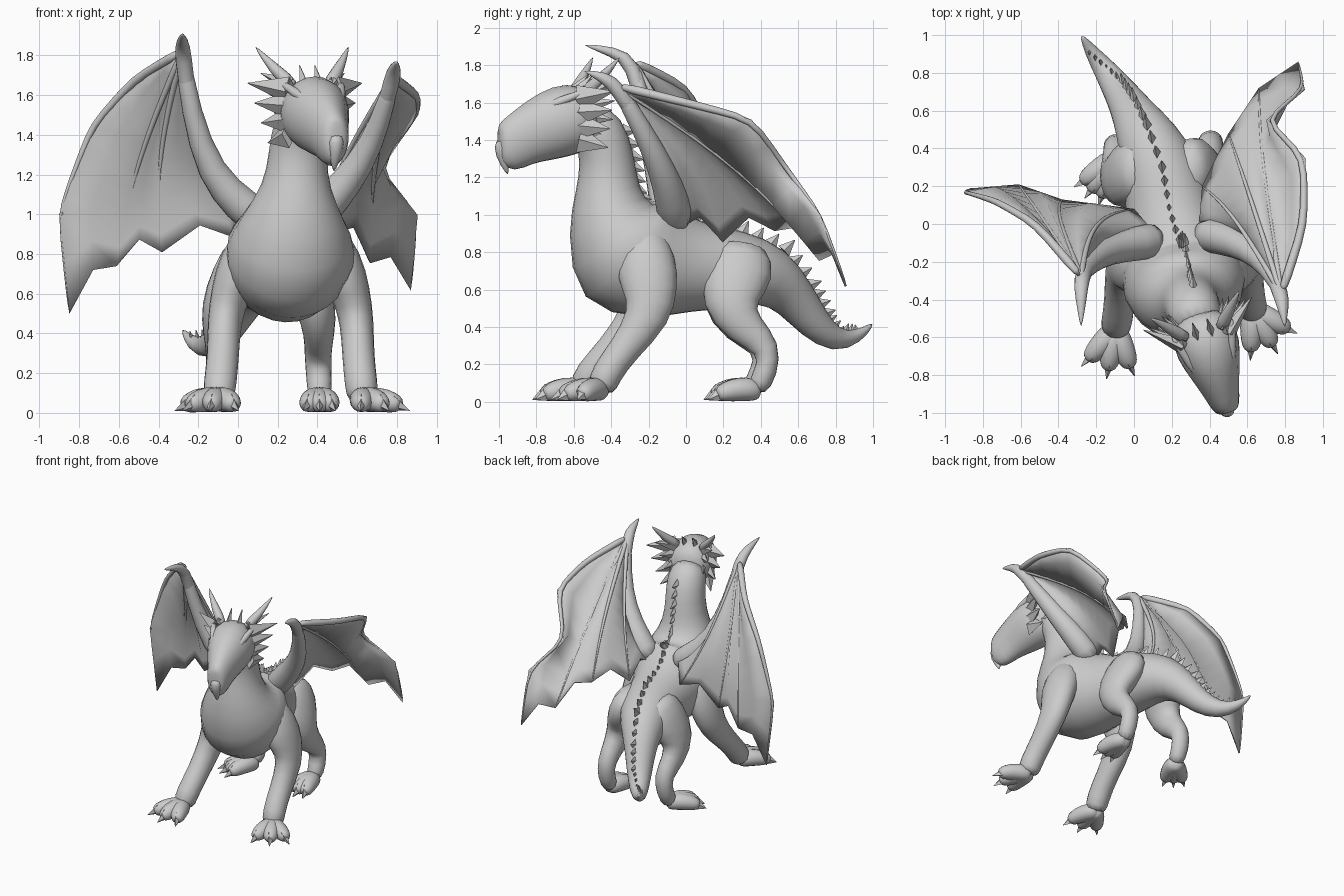
import bpy, bmesh, math
from mathutils import Vector as V, Matrix

old = bpy.data.objects.get("Cube")
if old:
    bpy.data.objects.remove(old, do_unlink=True)

GREY = (0.6, 0.6, 0.6, 1)
stone = bpy.data.materials.new("stone grey")
stone.use_nodes = True
stone.diffuse_color = GREY
stone.node_tree.nodes["Principled BSDF"].inputs["Base Color"].default_value = GREY


def finish(name, bm, smooth=True, subdiv=0, place=None):
    """Turn a bmesh into a named, shaded object standing above the floor."""
    if place:
        bm.transform(place)
    bmesh.ops.recalc_face_normals(bm, faces=bm.faces)
    for v in bm.verts:
        v.co.z = max(v.co.z, 0)
    for f in bm.faces:
        f.smooth = smooth
    mesh = bpy.data.meshes.new(name)
    bm.to_mesh(mesh)
    bm.free()
    mesh.materials.append(stone)
    ob = bpy.data.objects.new(name, mesh)
    bpy.context.collection.objects.link(ob)
    if subdiv:
        rounding = ob.modifiers.new("rounding", "SUBSURF")
        rounding.levels = rounding.render_levels = subdiv
    return ob


def frames(pts):
    """Side and up directions at every point of a path."""
    out = []
    for i in range(len(pts)):
        t = (pts[min(i + 1, len(pts) - 1)] - pts[max(i - 1, 0)]).normalized()
        side = V((1, 0, 0)) - t * t.x
        if side.length < 0.2:
            side = V((0, 1, 0)) - t * t.y
        side.normalize()
        out.append((side, t.cross(side)))
    return out


def add_tube(bm, rings, sides):
    """Sweep ellipses (x, y, z, half width, half height) along a path."""
    pts = [V(r[:3]) for r in rings]
    loops = []
    for p, r, (side, up) in zip(pts, rings, frames(pts)):
        loops.append([bm.verts.new(p + side * r[3] * math.cos(a) + up * r[-1] * math.sin(a))
                      for a in (math.tau * k / sides for k in range(sides))])
    for a, b in zip(loops, loops[1:]):
        for k in range(sides):
            bm.faces.new((a[k], a[k - 1], b[k - 1], b[k]))
    bm.faces.new(loops[0])
    bm.faces.new(loops[-1])


def tube(name, rings, sides=10, subdiv=1, place=None):
    bm = bmesh.new()
    add_tube(bm, rings, sides)
    return finish(name, bm, True, subdiv, place)


def spikes(name, items, place=None):
    """Narrow four-sided spikes from (base, tip, radius)."""
    bm = bmesh.new()
    for base, tip, radius in items:
        add_tube(bm, [(*base, radius * .6, radius), (*tip, .002)], 4)
    return finish(name, bm, False, 0, place)


# Tail, trunk and neck in one sweep
BODY = [(-.28, 1, .42, .008), (-.23, .92, .345, .038), (-.14, .8, .32, .07),
        (-.06, .68, .42, .095), (0, .58, .56, .12), (.07, .46, .68, .17),
        (.15, .28, .71, .22), (.19, .05, .72, .24), (.24, -.15, .75, .3, .33),
        (.27, -.34, .79, .36, .395), (.28, -.41, .98, .265, .24), (.295, -.42, 1.14, .17),
        (.3, -.42, 1.3, .15), (.32, -.46, 1.45, .15), (.34, -.56, 1.53, .12)]
tube("body", BODY, 14)

# Ridge of fins along the spine
centres = [V(ring[:3]) for ring in BODY]
tops = [c + f[1] * ring[-1] * .95 for c, f, ring in zip(centres, frames(centres), BODY)]
ridge = []
for i in range(1, len(BODY) - 2):
    for k in range(3):
        p = tops[i].lerp(tops[i + 1], k / 3)
        out = (p - centres[i].lerp(centres[i + 1], k / 3)).normalized()
        back = (centres[i] - centres[i + 1]).normalized()
        size = .035 if i < 3 else .05
        ridge.append((p - out * .02, p + out * size + back * size * .6, size * .8))
spikes("spine_fins", ridge)

# Head with a hooked beak, modelled facing -y and then turned toward its left
HEAD = Matrix.Translation((.36, -.55, 1.52)) @ Matrix.Rotation(math.radians(17), 4, "Z")
tube("head", [(0, .09, 0, .1), (0, 0, 0, .175, .19), (0, -.12, -.015, .185, .205),
              (0, -.25, -.07, .135, .18), (0, -.35, -.115, .1, .15), (0, -.43, -.165, .08, .145),
              (0, -.475, -.16, .05, .085)], 12, 1, HEAD)
tube("beak_tip", [(0, -.45, -.11, .05), (0, -.455, -.2, .045), (0, -.42, -.31, .004)], 8, 1, HEAD)
crest = []
for s in (-1, 1):
    tube("horn", [(s * .08, -.04, .11, .05), (s * .17, .05, .21, .037), (s * .25, .135, .33, .003)],
         6, 1, HEAD)
    tube("brow", [(s * .06, -.3, .02, .015), (s * .12, -.16, .09, .038), (s * .17, .02, .16, .008)],
         6, 1, HEAD)
    # Cheek frill with nested smaller spikes, then crown points
    for k in range(4):
        x, y, z = .3 - .035 * k, .08, .14 - .1 * k
        crest.append(((s * .13, -.06, z * .75), (s * x, y, z), .07))
        crest.append(((s * .1, -.02, z * .6 + .04), (s * (x - .08), y + .04, z + .05), .05))
    for x in (.04, .12):
        crest.append(((s * x, -.05, .12), (s * x, .04, .25 - x / 2), .045))
spikes("head_frill", crest, HEAD)


def foot(name, x, y, heading, length, spread):
    """Three thick clawed toes fanned out from the ankle."""
    toes, claws = bmesh.new(), []
    for k in (-1, 0, 1):
        a = math.radians(heading + k * spread)
        d = V((math.sin(a), -math.cos(a), 0)) * length
        at = lambda f, z: V((x, y, z)) + d * f
        add_tube(toes, [(*at(-.15, .055), .06), (*at(.2, .07), .075), (*at(.55, .06), .066),
                        (*at(.76, .045), .052), (*at(.86, .035), .03)], 8)
        claws.append((at(.7, .05), at(1.05, .012), .05))
    finish(name, toes, True, 1)
    spikes(name + "_claws", claws)


# Left legs; the right ones are mirrored about the given x and step forward
FRONT = [(.42, -.22, .95, .09), (.51, -.22, .76, .13, .18), (.57, -.19, .6, .105, .16),
         (.6, -.19, .46, .09, .125), (.605, -.33, .28, .085), (.62, -.43, .15, .088), (.63, -.46, .05, .085)]
HIND = [(.26, .31, .86, .1, .14), (.33, .29, .7, .12, .21), (.4, .22, .52, .11, .16),
        (.41, .31, .39, .08, .11), (.4, .45, .29, .07), (.41, .43, .16, .068), (.41, .37, .05, .062)]
for name, path, middle, step, headings, spread in [("front", FRONT, .265, .11, (30, -10), 33),
                                                   ("hind", HIND, .155, .03, (0, -38), 18)]:
    mirrored = [(2 * middle - x, y - step * max(0, 1 - z / .7), z, *radii) for x, y, z, *radii in path]
    for side, legs, heading in zip(("left", "right"), (path, mirrored), headings):
        tube(f"{name}_{side}_leg", legs, 10)
        foot(f"{name}_{side}_foot", *legs[-1][:2], heading, .25, spread)


def along(pts, u):
    """Point at fraction u of a polyline."""
    i = min(int(u * (len(pts) - 1)), len(pts) - 2)
    return V(pts[i]).lerp(V(pts[i + 1]), u * (len(pts) - 1) - i)


def wing(name, claw, arm, edge, tips, bow, sag):
    """Arm, finger bones and a scalloped membrane spread between them."""
    wrist = V(edge[0])
    tube(name + "_arm", arm + [(*wrist, .045)], 8)
    middle = wrist.lerp(V(claw), .4) + V((0, 0, .015))
    tube(name + "_claw", [(*arm[-1][:3], .045), (*wrist, .048), (*middle, .035), (*claw, .003)], 8)
    steps = [k / 10 for k in range(11)]
    ribs = [[along(edge, u) for u in steps]]
    for tip in tips:
        ribs.append([wrist.lerp(V(tip), u) + V(bow) * math.sin(math.pi * u) for u in steps])
    ribs.append([along([wrist] + [ring[:3] for ring in arm[::-1]], u) for u in steps])
    for i, rib in enumerate(ribs[:-1]):
        thick = .015 if i else .026
        tube(f"{name}_finger", [(*p, thick * (1 - u) + .005) for p, u in zip(rib, steps)], 6)
    # Sagging rib between each pair of fingers, with a raised trailing edge
    sheet = [ribs[0]]
    for a, b in zip(ribs, ribs[1:]):
        sheet.append([p.lerp(q, .5) + V(sag) * math.sin(math.pi * u) + V((0, 0, .1)) * u ** 3
                      for p, q, u in zip(a, b, steps)])
        sheet.append(b)
    bm = bmesh.new()
    grid = [[bm.verts.new(p) for p in rib] for rib in sheet]
    for a, b in zip(grid, grid[1:]):
        for k in range(len(steps) - 1):
            bm.faces.new((a[k], a[k + 1], b[k + 1], b[k]))
    bmesh.ops.remove_doubles(bm, verts=bm.verts, dist=.001)
    ob = finish(name + "_membrane", bm)
    ob.modifiers.new("thickness", "SOLIDIFY").thickness = .012


wing("left_wing", (.8, -.55, 1.77),
     [(.34, -.05, .93, .11), (.47, -.07, 1.07, .1), (.62, -.13, 1.25, .08), (.72, -.24, 1.47, .055)],
     [(.78, -.37, 1.69), (.9, 0, 1.6), (.9, .35, 1.51), (.7, .55, 1.23), (.9, .72, 1), (.87, .86, .62)],
     [(.66, .72, .76), (.5, .48, .92), (.36, .2, .86)], (-.03, .1, .01), (.03, 0, .03))
wing("right_wing", (-.28, -.55, 1.91),
     [(.14, -.08, .95, .11), (.02, -.1, 1.04, .105), (-.14, -.14, 1.2, .08), (-.24, -.22, 1.52, .052)],
     [(-.28, -.28, 1.82), (-.52, 0, 1.68), (-.73, .12, 1.45), (-.83, .15, 1.2), (-.9, .17, 1), (-.85, .19, .5)],
     [(-.61, .21, .74), (-.38, .13, .81), (0, .08, .88)], (-.06, .09, -.04), (0, .05, 0))
